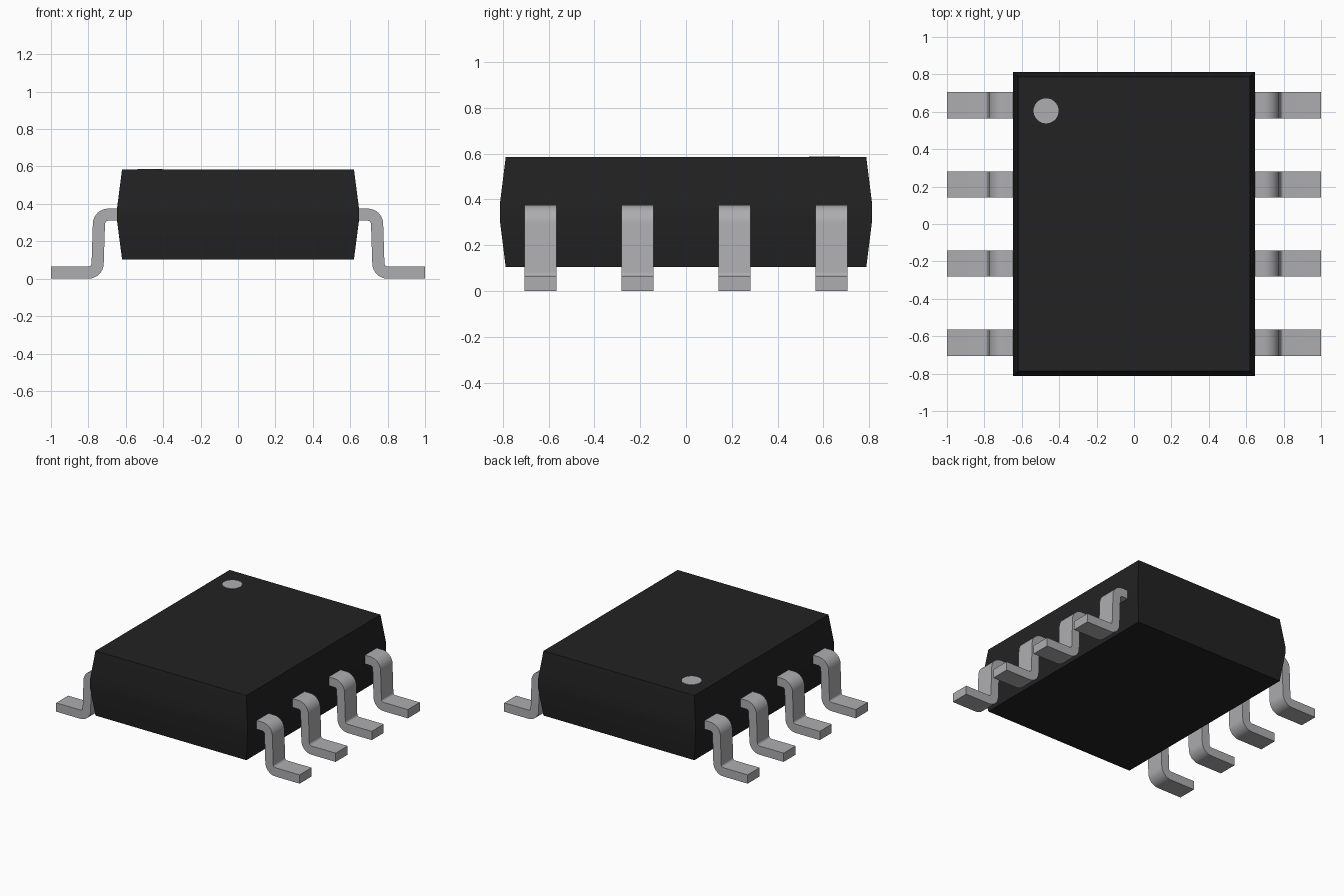
import bpy, bmesh, math
from mathutils import Vector

if "Cube" in bpy.data.objects:
    bpy.data.objects.remove(bpy.data.objects["Cube"])


def material(name, rgb):
    m = bpy.data.materials.new(name)
    m.diffuse_color = (*rgb, 1)
    m.use_nodes = True
    m.node_tree.nodes["Principled BSDF"].inputs["Base Color"].default_value = m.diffuse_color
    return m


BLACK = material("black_plastic", (0.016, 0.016, 0.016))
METAL = material("grey_metal", (0.42, 0.42, 0.435))


def finish(bm, name, mat):
    bmesh.ops.recalc_face_normals(bm, faces=bm.faces)
    me = bpy.data.meshes.new(name)
    bm.to_mesh(me)
    bm.free()
    me.materials.append(mat)
    ob = bpy.data.objects.new(name, me)
    bpy.context.collection.objects.link(ob)
    bpy.ops.object.select_all(action='DESELECT')
    ob.select_set(True)
    bpy.context.view_layer.objects.active = ob
    bpy.ops.object.shade_smooth_by_angle(angle=math.radians(30))
    return ob


def loft(rings, name, mat):
    """Skin a list of four-point rings and cap both ends."""
    bm = bmesh.new()
    vs = [[bm.verts.new(p) for p in r] for r in rings]
    for a, b in zip(vs, vs[1:]):
        for i in range(4):
            j = (i + 1) % 4
            bm.faces.new((a[i], a[j], b[j], b[i]))
    bm.faces.new(vs[0])
    bm.faces.new(vs[-1])
    return finish(bm, name, mat)


# Moulded body: tapered above and below a narrow waist band
def rect(x, y, z):
    return [(-x, -y, z), (x, -y, z), (x, y, z), (-x, y, z)]


loft([rect(0.62, 0.787, 0.104), rect(0.647, 0.813, 0.312),
      rect(0.647, 0.813, 0.375), rect(0.62, 0.787, 0.584)], "body", BLACK)

# Gull-wing lead profile: centreline with rounded bends
T = 0.0325       # half thickness
R = 0.05         # centreline bend radius
W = 0.07         # half width
CORNERS = [Vector(p) for p in ((0.60, 0.3425), (0.742, 0.3425),
                               (0.752, T), (1.0, T))]


def lead_stations(steps=8):
    """Return (centre, normal) pairs along the rounded centreline."""
    out = []

    def add(p, d):
        out.append((p, Vector((-d.y, d.x))))

    add(CORNERS[0], (CORNERS[1] - CORNERS[0]).normalized())
    for a, c, b in zip(CORNERS, CORNERS[1:], CORNERS[2:]):
        d1, d2 = (c - a).normalized(), (b - c).normalized()
        turn = math.atan2(d1.x * d2.y - d1.y * d2.x, d1.dot(d2))
        start = c - d1 * R * math.tan(abs(turn) / 2)
        s = math.copysign(1, turn)
        centre = start + Vector((-d1.y, d1.x)) * R * s
        base = math.atan2(d1.y, d1.x)
        for i in range(steps + 1):
            t = base + turn * i / steps
            d = Vector((math.cos(t), math.sin(t)))
            add(centre - Vector((-d.y, d.x)) * R * s, d)
    add(CORNERS[3], (CORNERS[3] - CORNERS[2]).normalized())
    return out


# Four leads on each side
for side, label in ((1, "right"), (-1, "left")):
    for k in range(4):
        y = -0.635 + k * 0.4233
        rings = []
        for p, n in lead_stations():
            lo, hi = p - n * T, p + n * T
            rings.append([(side * lo.x, y - W, lo.y), (side * lo.x, y + W, lo.y),
                          (side * hi.x, y + W, hi.y), (side * hi.x, y - W, hi.y)])
        loft(rings, f"{label}_lead_{k + 1}", METAL)

# Pin-one dot, a thin disc on the top face
bm = bmesh.new()
bmesh.ops.create_cone(bm, cap_ends=True, segments=40,
                      radius1=0.067, radius2=0.067, depth=0.006)
bmesh.ops.translate(bm, verts=bm.verts, vec=(-0.47, 0.605, 0.584))
finish(bm, "pin_one_dot", METAL)
